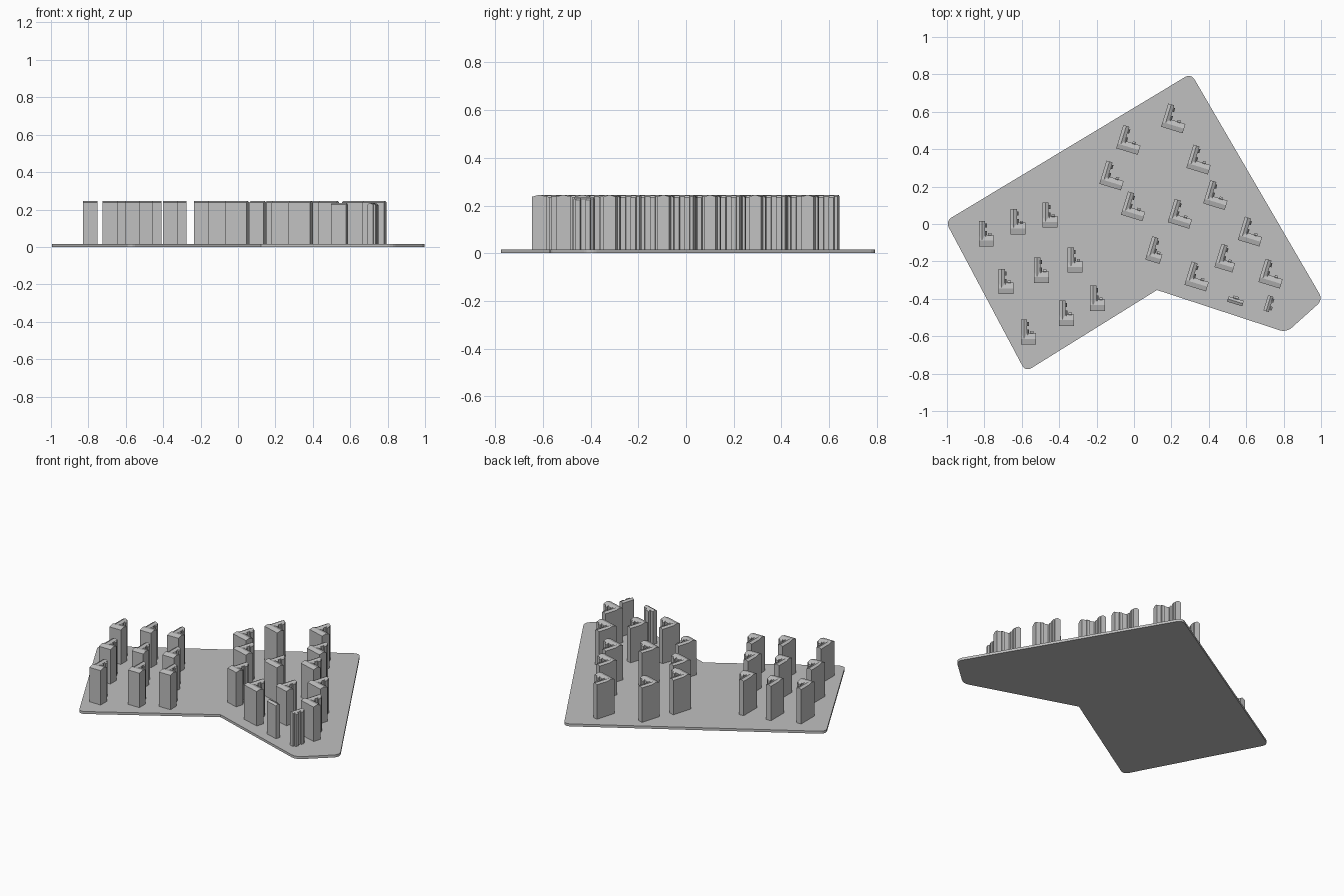
import bpy, bmesh
from math import radians
from mathutils import Matrix, Vector

cube = bpy.data.objects.get("Cube")
if cube:
    bpy.data.objects.remove(cube, do_unlink=True)

grey = bpy.data.materials.new("Plain grey")
grey.use_nodes = True
colour = (0.53, 0.53, 0.53, 1)
grey.diffuse_color = colour
grey.node_tree.nodes["Principled BSDF"].inputs["Base Color"].default_value = colour

PLATE = 0.016
TOP = 0.245
GABLE = 0.008


def finish(bm, name):
    bmesh.ops.recalc_face_normals(bm, faces=bm.faces)
    mesh = bpy.data.meshes.new(name)
    bm.to_mesh(mesh)
    bm.free()
    mesh.materials.append(grey)
    obj = bpy.data.objects.new(name, mesh)
    bpy.context.collection.objects.link(obj)
    return obj


def bar(bm, x, y, w, d, top, along_x, gable=GABLE):
    """Upright bar with a low ridged top, ridge running along one axis."""
    width, length = (d, w) if along_x else (w, d)
    low = PLATE - 0.004
    profile = [(0, low), (width, low), (width, top - gable),
               (width / 2, top), (0, top - gable)]
    place = (lambda a, z: (x, y + a, z)) if along_x else (lambda a, z: (x + a, y, z))
    face = bm.faces.new([bm.verts.new(place(a, z)) for a, z in profile])
    ext = bmesh.ops.extrude_face_region(bm, geom=[face])
    verts = [v for v in ext["geom"] if isinstance(v, bmesh.types.BMVert)]
    step = Vector((length, 0, 0)) if along_x else Vector((0, length, 0))
    bmesh.ops.translate(bm, verts=verts, vec=step)


def place_post(bm, name, x, y, angle):
    obj = finish(bm, name)
    obj.matrix_world = Matrix.Translation((x, y, 0)) @ Matrix.Rotation(radians(angle), 4, 'Z')


def corner_post(name, x, y, angle, foot, depth, leg):
    bm = bmesh.new()
    bar(bm, 0, 0, foot, depth, TOP, True)
    bar(bm, 0, depth * 0.5, 0.034, leg - depth * 0.5, TOP, False)
    # small ribs inside the corner
    bar(bm, 0.03, depth - 0.01, 0.014, 0.03, TOP - 0.004, False)
    bar(bm, 0.03, leg - 0.035, 0.013, 0.022, TOP - 0.004, False)
    bar(bm, foot * 0.62, depth - 0.01, 0.018, 0.02, TOP - 0.004, True)
    place_post(bm, name, x, y, angle)


# Base plate with rounded outer corners
bm = bmesh.new()
outline = [(-1.008, 0.015), (-0.58, -0.79), (0.123, -0.353),
           (0.815, -0.58), (1.01, -0.405), (0.305, 0.805)]
verts = [bm.verts.new((x, y, 0)) for x, y in outline]
face = bm.faces.new(verts)
bmesh.ops.bevel(bm, geom=[v for i, v in enumerate(verts) if i != 2], offset=0.035,
                segments=4, profile=0.5, affect='VERTICES')
ext = bmesh.ops.extrude_face_region(bm, geom=bm.faces[:])
bmesh.ops.translate(bm, vec=(0, 0, PLATE),
                    verts=[v for v in ext["geom"] if isinstance(v, bmesh.types.BMVert)])
finish(bm, "base_plate")

# Straight group of posts
straight = [(-.83, -.12), (-.66, -.055), (-.49, -.02),
            (-.725, -.375), (-.535, -.315), (-.355, -.26),
            (-.605, -.645), (-.40, -.545), (-.235, -.465)]
for i, (x, y) in enumerate(straight):
    corner_post(f"straight_post_{i + 1}", x, y, 0, 0.08, 0.062, 0.135)

# Turned group of posts: position and foot length
turned = [(.145, .52, .12), (-.095, .405, .12), (.28, .30, .12),
          (-.185, .215, .12), (.37, .11, .12), (-.07, .05, .12),
          (.18, .01, .12), (.555, -.085, .12), (.06, -.19, .08),
          (.43, -.23, .10), (.27, -.325, .12), (.665, -.31, .12)]
for i, (x, y, foot) in enumerate(turned):
    corner_post(f"turned_post_{i + 1}", x, y, -17, foot, 0.052, 0.13)

# Two single-bar posts near the pointed end
bm = bmesh.new()
bar(bm, 0, 0, 0.085, 0.03, TOP - 0.01, True)
bar(bm, 0.025, 0.02, 0.03, 0.022, TOP - 0.014, True)
place_post(bm, "cross_bar_post", 0.497, -0.415, -17)

bm = bmesh.new()
bar(bm, 0, 0, 0.03, 0.085, TOP - 0.01, False)
bar(bm, 0.02, 0.012, 0.022, 0.02, TOP - 0.014, False)
bar(bm, 0.02, 0.055, 0.018, 0.02, TOP - 0.014, False)
place_post(bm, "upright_bar_post", 0.692, -0.462, -17)
